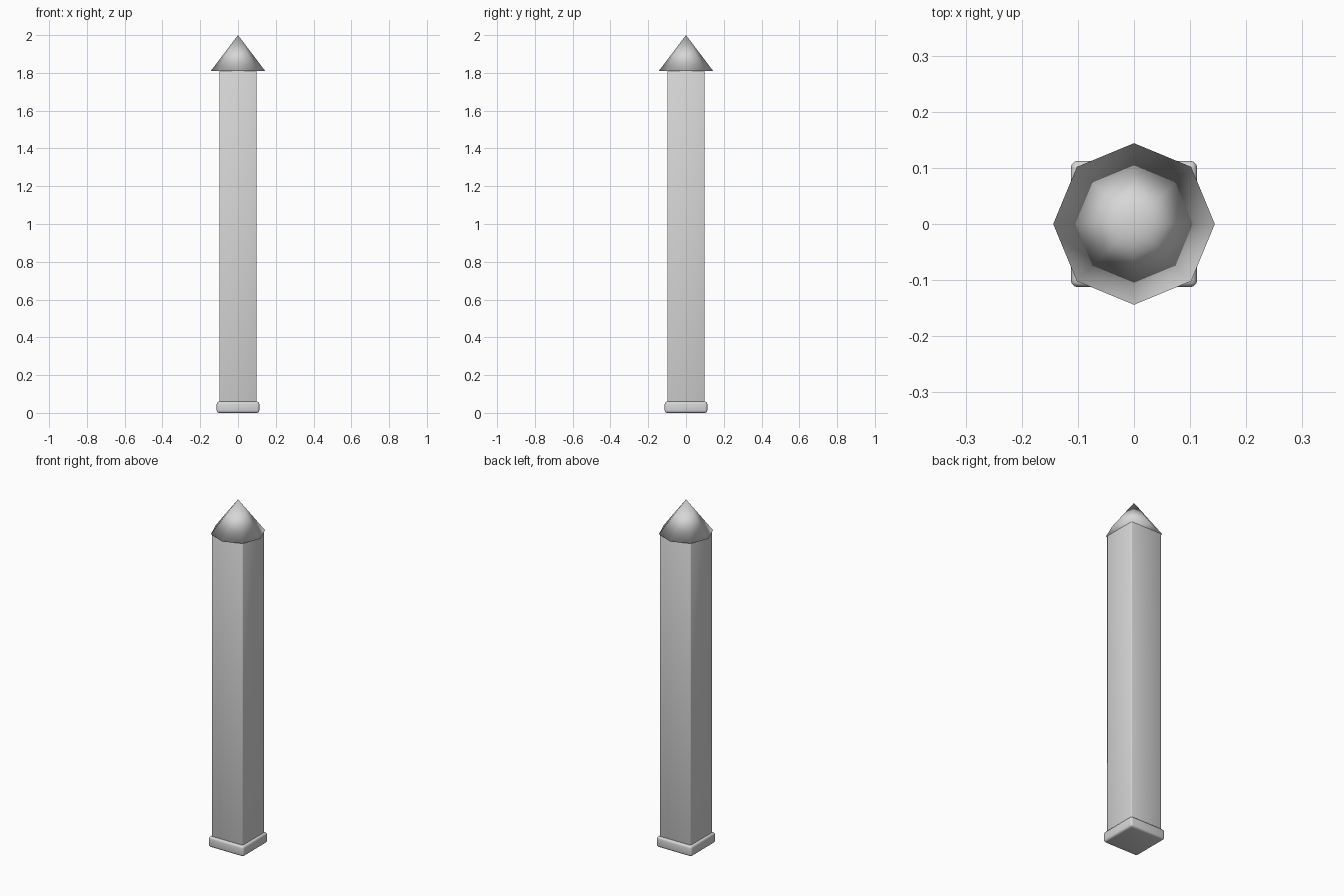
import bpy

if "Cube" in bpy.data.objects:
    bpy.data.objects.remove(bpy.data.objects["Cube"])

# one flat grey for the whole post
grey = bpy.data.materials.new("light_grey")
grey.diffuse_color = (0.68, 0.68, 0.68, 1)
grey.use_nodes = True
grey.node_tree.nodes["Principled BSDF"].inputs["Base Color"].default_value = grey.diffuse_color


def finish(obj, name):
    obj.name = name
    obj.data.materials.append(grey)
    for p in obj.data.polygons:
        p.use_smooth = True


def rounded_box(name, width, z0, z1, bevel, segments):
    bpy.ops.mesh.primitive_cube_add(size=1, location=(0, 0, (z0 + z1) / 2))
    obj = bpy.context.object
    obj.scale = (width, width, z1 - z0)
    bpy.ops.object.transform_apply(location=False, rotation=False, scale=True)
    mod = obj.modifiers.new("rounded_edges", "BEVEL")
    mod.width = bevel
    mod.segments = segments
    mod.limit_method = "ANGLE"
    finish(obj, name)


# base plate with soft edges
rounded_box("base_plate", 0.225, 0.0, 0.06, 0.012, 3)

# square shaft, slightly eased edges, runs down inside the base
rounded_box("shaft", 0.197, 0.002, 1.815, 0.004, 2)

# eight-sided pointed cap, closed underneath, fully smooth shaded
bpy.ops.mesh.primitive_cone_add(vertices=8, radius1=0.144, radius2=0,
                                depth=0.19, location=(0, 0, 1.905))
finish(bpy.context.object, "pointed_cap")
